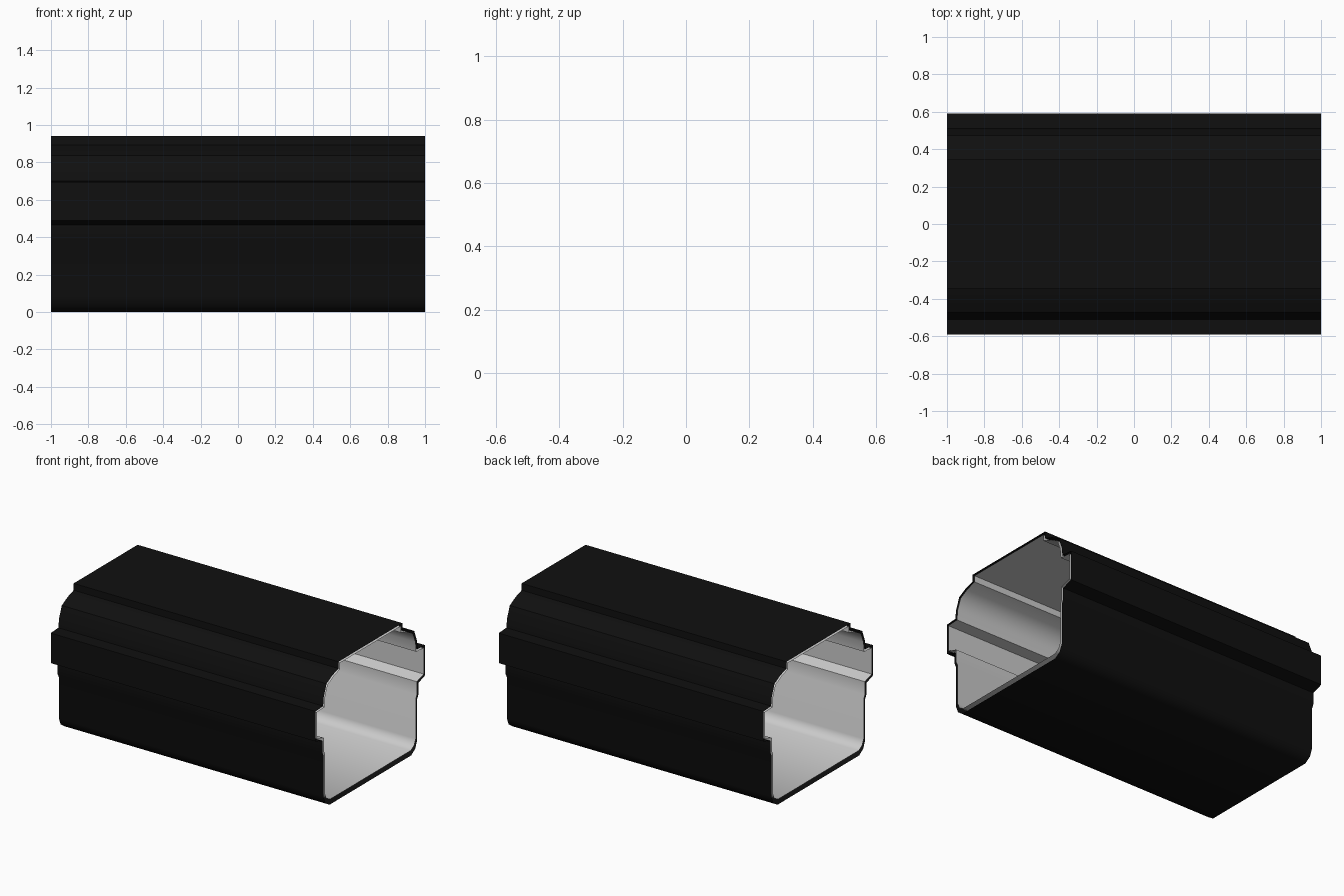
import bpy, math

if "Cube" in bpy.data.objects:
    bpy.data.objects.remove(bpy.data.objects["Cube"])

def material(name, c):
    m = bpy.data.materials.new(name)
    m.diffuse_color = (c, c, c, 1)
    m.use_nodes = True
    m.node_tree.nodes["Principled BSDF"].inputs["Base Color"].default_value = m.diffuse_color
    return m

# Half cross-sections (y, z), from the floor up one side to the roof edge
outer_half = [(0.44, 0.0), (0.485, 0.03), (0.505, 0.08), (0.505, 0.36),
              (0.517, 0.385), (0.517, 0.465), (0.592, 0.49), (0.592, 0.695),
              (0.51, 0.70), (0.503, 0.76), (0.473, 0.838), (0.41, 0.872),
              (0.345, 0.893), (0.345, 0.94)]
inner_half = [(0.435, 0.035), (0.472, 0.055), (0.49, 0.095), (0.49, 0.365),
              (0.502, 0.39), (0.502, 0.48), (0.577, 0.503), (0.577, 0.682),
              (0.495, 0.687), (0.488, 0.755), (0.46, 0.825), (0.40, 0.858),
              (0.328, 0.882), (0.328, 0.925)]

def shell(name, half, mat, outward):
    """Mirror the half section and sweep it along x as an open-ended tube."""
    ring = half + [(-y, z) for y, z in reversed(half)]
    n = len(ring)
    verts = [(x, y, z) for x in (-1, 1) for y, z in ring]
    faces = []
    for i in range(n):
        j = (i + 1) % n
        f = (i, i + n, j + n, j)
        faces.append(f[::-1] if outward else f)
    me = bpy.data.meshes.new(name)
    me.from_pydata(verts, [], faces)
    me.materials.append(mat)
    ob = bpy.data.objects.new(name, me)
    bpy.context.collection.objects.link(ob)
    bpy.ops.object.select_all(action='DESELECT')
    ob.select_set(True)
    bpy.context.view_layer.objects.active = ob
    bpy.ops.object.shade_smooth_by_angle(angle=math.radians(40))
    return ob

# Black outside skin and grey lining, both open at the ends
shell("outer_skin", outer_half, material("black", 0.005), True)
shell("inner_lining", inner_half, material("grey", 0.6), False)
